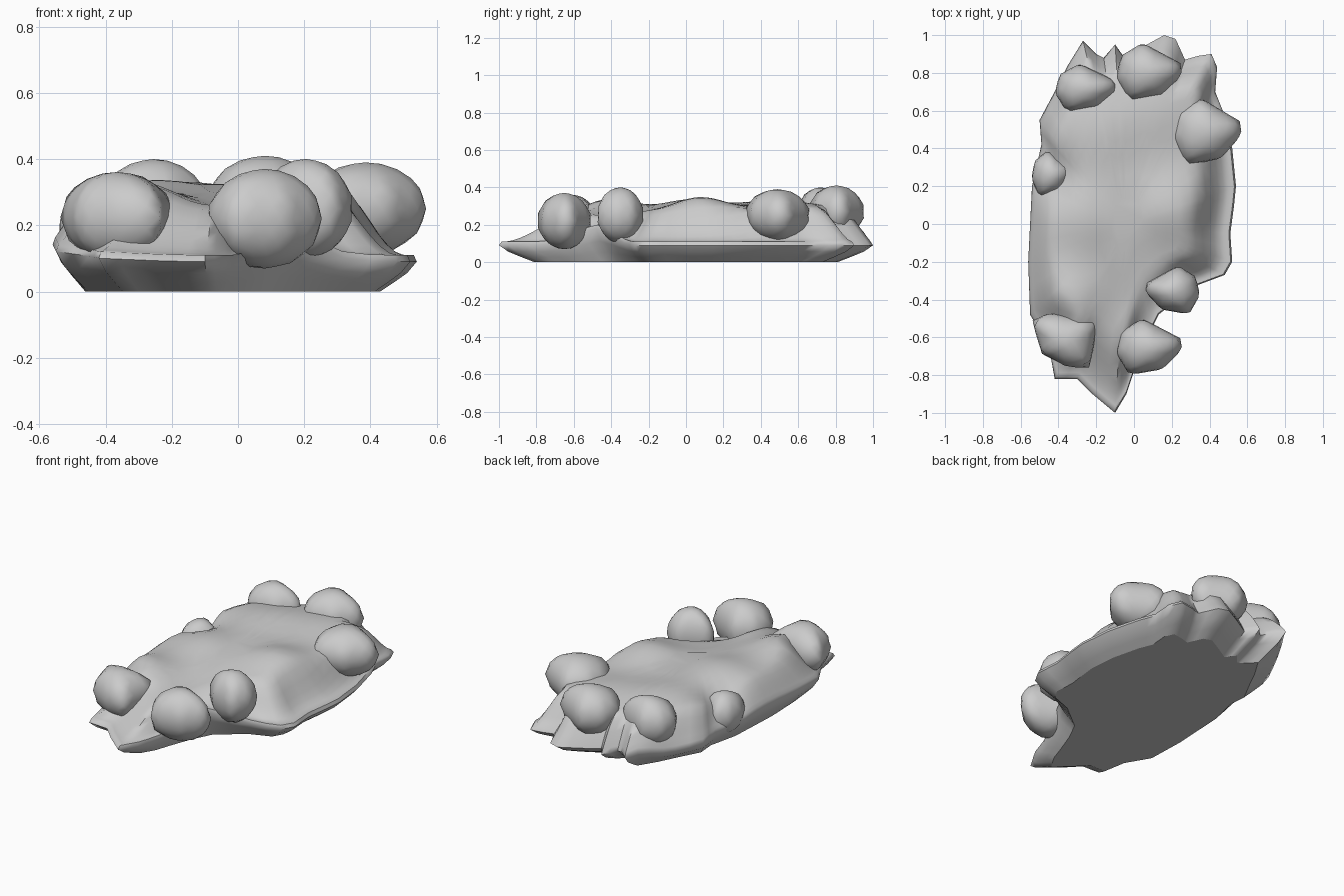
import bpy, bmesh, math
from mathutils import Vector
from mathutils.geometry import intersect_line_line_2d

cube = bpy.data.objects.get("Cube")
if cube:
    bpy.data.objects.remove(cube, do_unlink=True)

stone = bpy.data.materials.new("grey stone")
stone.use_nodes = True
grey = (0.6, 0.6, 0.6, 1)
stone.diffuse_color = grey
stone.node_tree.nodes["Principled BSDF"].inputs["Base Color"].default_value = grey


def finish(bm, name, angle):
    """Turn a bmesh into a smooth shaded stone object."""
    bmesh.ops.recalc_face_normals(bm, faces=bm.faces)
    mesh = bpy.data.meshes.new(name)
    bm.to_mesh(mesh)
    bm.free()
    mesh.materials.append(stone)
    obj = bpy.data.objects.new(name, mesh)
    bpy.context.collection.objects.link(obj)
    bpy.ops.object.select_all(action="DESELECT")
    obj.select_set(True)
    bpy.context.view_layer.objects.active = obj
    bpy.ops.object.shade_smooth_by_angle(angle=math.radians(angle))


def bump(p, cx, cy, radius):
    return math.exp(-((p.x - cx) ** 2 + (p.y - cy) ** 2) / radius ** 2)


# Jagged outline of the mound, running round from the front tip
outline = [
    (-.1, -1), (-.04, -.9), (0, -.78), (.06, -.62), (.13, -.48), (.32, -.33),
    (.48, -.27), (.52, -.2), (.51, -.05), (.53, .1), (.54, .2), (.52, .4),
    (.47, .6), (.43, .7), (.44, .83), (.41, .9), (.34, .89), (.27, .87),
    (.22, .98), (.16, 1), (.05, .94), (-.05, .88), (-.1, .95), (-.16, .88),
    (-.2, .9), (-.27, .97), (-.35, .84), (-.42, .7), (-.5, .55), (-.49, .42),
    (-.54, .2), (-.55, 0), (-.56, -.2), (-.55, -.48), (-.45, -.65),
    (-.42, -.82), (-.3, -.82), (-.22, -.9)]
centre = Vector((-.04, 0))

# Even out the outline spacing with midpoints
ring = []
for i, p in enumerate(outline):
    a, b = Vector(p), Vector(outline[(i + 1) % len(outline)])
    ring += [a, (a + b) / 2]


def lip_height(p):
    """Height of the widest line of the rim at an outline point."""
    right = max(-(p - centre).normalized().x, 0)
    return .09 + .06 * right ** 2 + .09 * bump(p, .13, -.48, .17) + .05 * bump(p, -.3, .9, .13)


def top_height(p, s):
    """Mound surface: rim, a slope that is gentle or bulging, then a lumpy plateau."""
    q = centre + (p - centre) * s
    way = (p - centre).normalized()
    front, back = max(-way.y, 0), max(way.y, 0)
    left, right = max(way.x, 0), max(-way.x, 0)
    rim = lip_height(p) + .02
    start = .99 - .06 * left ** 2 - .02 * front ** 2
    width = .16 + .24 * front ** 2 + .2 * left ** 2 + .06 * right ** 2
    t = min(max((start - s) / width, 0), 1)
    bulge = max(right, back * (1 - left))
    rise = (1 - bulge) * t * t * (3 - 2 * t) + bulge * math.sin(t * math.pi / 2)
    plateau = (.265 + .08 * bump(q, .2, .08, .2) + .07 * bump(q, -.25, .03, .24)
               + .06 * bump(q, -.22, .48, .24) + .08 * bump(q, -.35, -.42, .18)
               + .05 * bump(q, .15, .6, .25) - .02 * bump(q, 0, -.45, .16)
               - .08 * bump(q, -.45, .26, .12))
    return rim + (plateau - rim) * rise


# Mound: undercut base, rim and surface as rings around the centre
bm = bmesh.new()
undercut = [(.81, 0), (.88, .3), (.95, .62), (1, 1)]
surface = (.985, .96, .93, .89, .84, .79, .73, .66, .58, .49, .39, .28, .15)
levels = undercut + [(s, None) for s in surface]
rings = []
for s, lift in levels:
    row = []
    for p in ring:
        q = centre + (p - centre) * s
        h = top_height(p, s) if lift is None else lift * lip_height(p)
        row.append(bm.verts.new((q.x, q.y, h)))
    rings.append(row)
count = len(ring)
for low, high in zip(rings, rings[1:]):
    for i in range(count):
        j = (i + 1) % count
        bm.faces.new((low[i], low[j], high[j], high[i]))
floor = bm.faces.new(rings[0])
for edge in floor.edges:
    edge.smooth = False
bm.faces.new(rings[-1])
finish(bm, "mound", 60)

# Blunt wedge plan shared by the boulders, and a squarer one
wedge = ((-1, -.2), (-.85, .55), (-.2, 1), (.95, .3), (1, -.1), (.4, -.8), (-.6, -1))
block = ((-1, .7), (-.5, 1), (1, .75), (.75, -1), (.1, -1), (-.7, -.5))


def plan_radius(plan, direction):
    """Distance from the middle of a plan to its edge."""
    corners = [Vector(p) for p in plan]
    for a, b in zip(corners, corners[1:] + corners[:1]):
        hit = intersect_line_line_2d(Vector((0, 0)), direction * 2, a, b)
        if hit:
            return hit.length
    return 1


def boulder(name, plan, centre, size):
    """Rounded boulder with a cornered plan; negative sizes mirror it."""
    bm = bmesh.new()
    bmesh.ops.create_icosphere(bm, subdivisions=3, radius=1.03)
    for v in bm.verts:
        flat = v.co.xy
        if flat.length > .001:
            v.co.xy = flat * plan_radius(plan, flat.normalized())
        v.co = Vector(c + a * r for c, a, r in zip(centre, v.co, size))
    finish(bm, name, 55)


# Boulders set round the edge
boulder("back_right_boulder", wedge, (-.255, .72, .26), (.16, .125, .136))
boulder("back_left_boulder", wedge, (.08, .805, .27), (.17, .15, .136))
boulder("left_boulder", wedge, (.385, .49, .25), (.18, .175, .136))
boulder("right_boulder", wedge, (-.435, .265, .18), (.105, .12, .12))
boulder("front_right_boulder", block, (-.365, -.615, .225), (.17, .14, .132))
boulder("front_left_boulder", wedge, (.08, -.65, .22), (.17, .145, .146))
boulder("front_left_tall_boulder", wedge, (.205, -.35, .25), (-.14, .125, .146))
